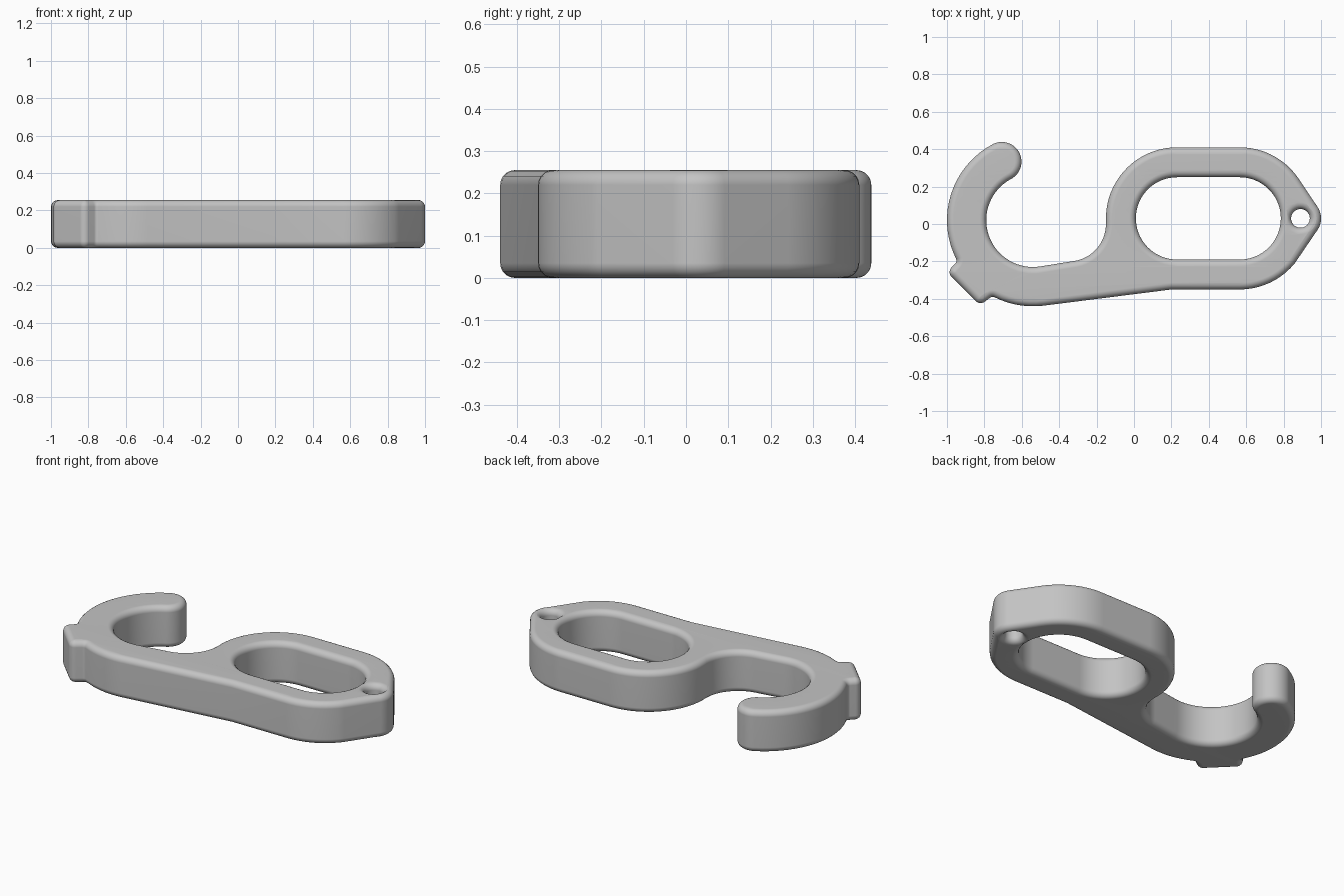
import bpy, bmesh
from math import cos, sin, radians

cube = bpy.data.objects.get("Cube")
if cube:
    bpy.data.objects.remove(cube, do_unlink=True)

HEIGHT = 0.255
FILLET = 0.035


def arc(centre, r, start, end, step=5):
    """Points on an arc, angles in degrees, either direction."""
    n = max(4, round(abs(end - start) / step))
    return [(centre[0] + r * cos(radians(start + (end - start) * i / n)),
             centre[1] + r * sin(radians(start + (end - start) * i / n)))
            for i in range(n + 1)]


hook = (-0.54, 0.02)
ring_left, ring_right = (0.23, 0.03), (0.565, 0.03)
nose = (0.89, 0.03)
tip = arc(hook, 0.355, 118, 118)[0]

# Outer outline, counterclockwise from the pointed end
outline = (
    arc(nose, 0.11, -34, 34)
    + arc(ring_right, 0.38, 34, 90)
    + arc(ring_left, 0.38, 90, 183)
    + arc((-0.35, 0.0), 0.2, 3, -80.5)[1:]      # concave throat
    + arc(hook, 0.25, -80.5, -242)              # inside of the hook
    + arc(tip, 0.105, -62, 118)[1:]             # rounded hook tip
    + arc(hook, 0.46, 118, 206.7)[1:]           # outside of the hook
    + arc((-0.969, -0.196), 0.02, 26.7, -45, 15)[1:]
    + arc((-0.95, -0.257), 0.036, 135, 225, 15)  # tab corners
    + arc((-0.82, -0.387), 0.036, 225, 315, 15)
    + arc((-0.756, -0.409), 0.02, 135, 63.3, 15)
    + arc(hook, 0.46, 243.3, 277)[1:]
    + [(0.2, -0.35)]
    + arc(ring_right, 0.38, -90, -34)[:-1]
)
slot = arc(ring_right, 0.22, -90, 90) + arc(ring_left, 0.22, 90, 270)
pin_hole = arc(nose, 0.05, 0, 360, 10)[:-1]

# Flat curve with holes, extruded and rounded along every rim
curve = bpy.data.curves.new("hook_body", "CURVE")
curve.dimensions = "2D"
curve.fill_mode = "BOTH"
curve.extrude = HEIGHT / 2 - FILLET
curve.bevel_depth = FILLET
curve.bevel_resolution = 4
curve.offset = -FILLET
for points in (outline, slot, pin_hole):
    spline = curve.splines.new("POLY")
    spline.points.add(len(points) - 1)
    for p, (x, y) in zip(spline.points, points):
        p.co = (x, y, 0, 1)
    spline.use_cyclic_u = True

body = bpy.data.objects.new("hook_body", curve)
bpy.context.collection.objects.link(body)
bpy.ops.object.select_all(action="DESELECT")
body.select_set(True)
bpy.context.view_layer.objects.active = body
bpy.ops.object.convert(target="MESH")
body = bpy.context.object

# Weld the caps to the rims and stand the part on the ground
bm = bmesh.new()
bm.from_mesh(body.data)
bmesh.ops.remove_doubles(bm, verts=bm.verts, dist=0.0005)
bmesh.ops.recalc_face_normals(bm, faces=bm.faces)
bmesh.ops.translate(bm, verts=bm.verts, vec=(0, 0, HEIGHT / 2))
bm.to_mesh(body.data)
bm.free()

# One plain grey
grey = bpy.data.materials.new("plain_grey")
grey.use_nodes = True
colour = (0.55, 0.55, 0.55, 1)
grey.diffuse_color = colour
grey.node_tree.nodes["Principled BSDF"].inputs["Base Color"].default_value = colour
body.data.materials.clear()
body.data.materials.append(grey)

bpy.ops.object.shade_smooth_by_angle(angle=radians(35))
weighted = body.modifiers.new("weighted_normals", "WEIGHTED_NORMAL")
weighted.keep_sharp = True
